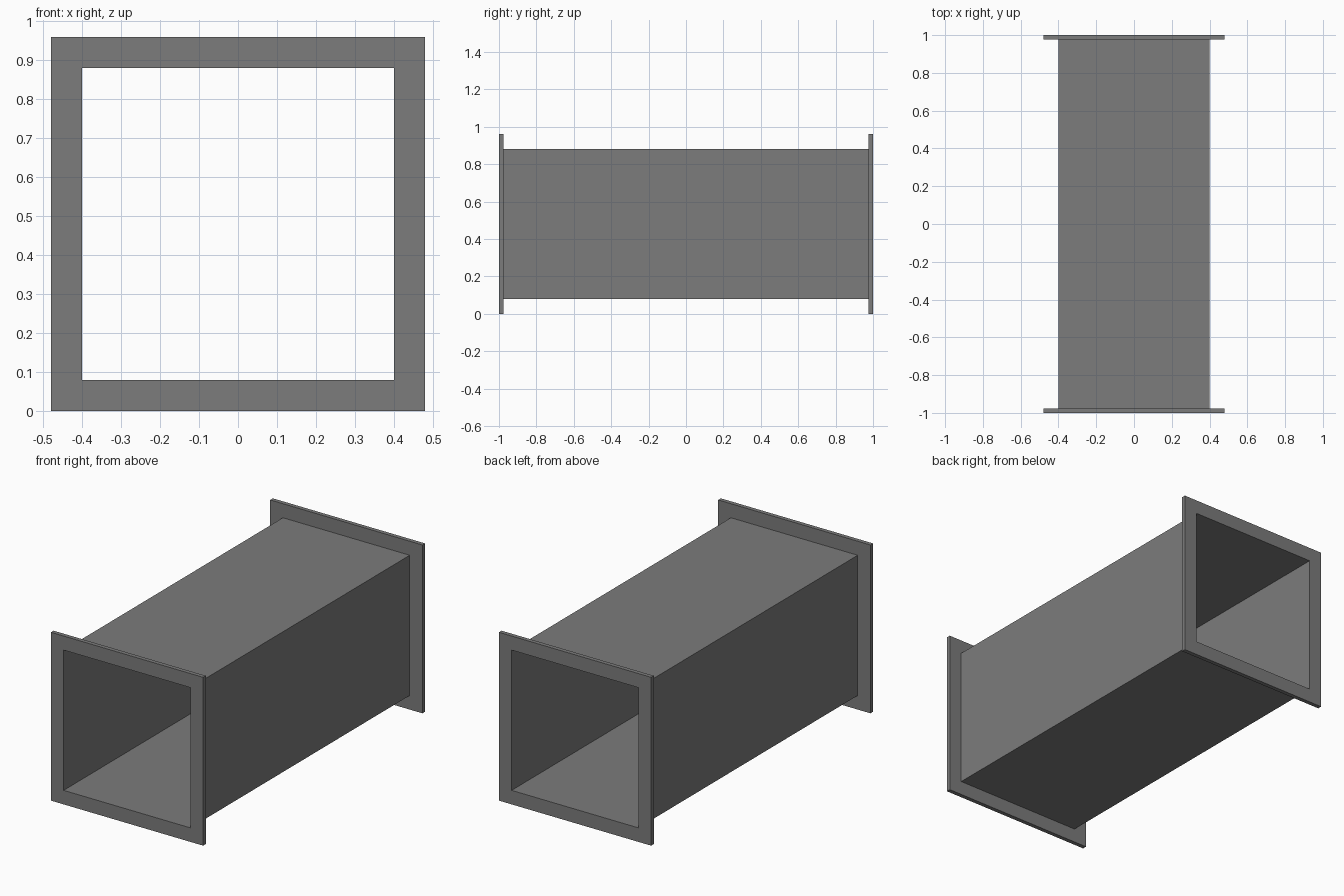
import bpy
import bmesh

HALF = 0.40       # half width of the square opening
RIM = 0.48        # half width of the flanges
PLATE = 0.024     # flange thickness
MID = RIM         # height of the duct axis
END = 1.0         # half length of the duct

cube = bpy.data.objects.get("Cube")
if cube:
    bpy.data.objects.remove(cube, do_unlink=True)

steel = bpy.data.materials.new("grey_sheet_metal")
steel.use_nodes = True
grey = (0.2, 0.2, 0.2, 1.0)
steel.diffuse_color = grey
steel.node_tree.nodes["Principled BSDF"].inputs["Base Color"].default_value = grey


def square_ring(bm, half, y):
    """Four corners of a square standing across the duct axis."""
    corners = ((-1, -1), (1, -1), (1, 1), (-1, 1))
    return [bm.verts.new((sx * half, y, MID + sz * half)) for sx, sz in corners]


def bridge(bm, a, b):
    """Join two square rings with four flat faces."""
    for i in range(4):
        j = (i + 1) % 4
        bm.faces.new((a[i], a[j], b[j], b[i]))


def loft(name, sections, closed):
    """Sweep through (half width, y) sections; closed joins last to first."""
    bm = bmesh.new()
    rings = [square_ring(bm, half, y) for half, y in sections]
    for a, b in zip(rings, rings[1:]):
        bridge(bm, a, b)
    if closed:
        bridge(bm, rings[-1], rings[0])
    bmesh.ops.recalc_face_normals(bm, faces=bm.faces)
    mesh = bpy.data.meshes.new(name)
    bm.to_mesh(mesh)
    bm.free()
    mesh.materials.append(steel)
    obj = bpy.data.objects.new(name, mesh)
    bpy.context.collection.objects.link(obj)
    return obj


# Thin sheet duct between the flanges
inner_end = END - PLATE
loft("duct_wall", [(HALF, -inner_end), (HALF, inner_end)], closed=False)

# Square flange frame at each end
for name, side in (("front_flange", -1), ("back_flange", 1)):
    outer, inner = side * END, side * inner_end
    loft(name, [(RIM, outer), (RIM, inner), (HALF, inner), (HALF, outer)], closed=True)
